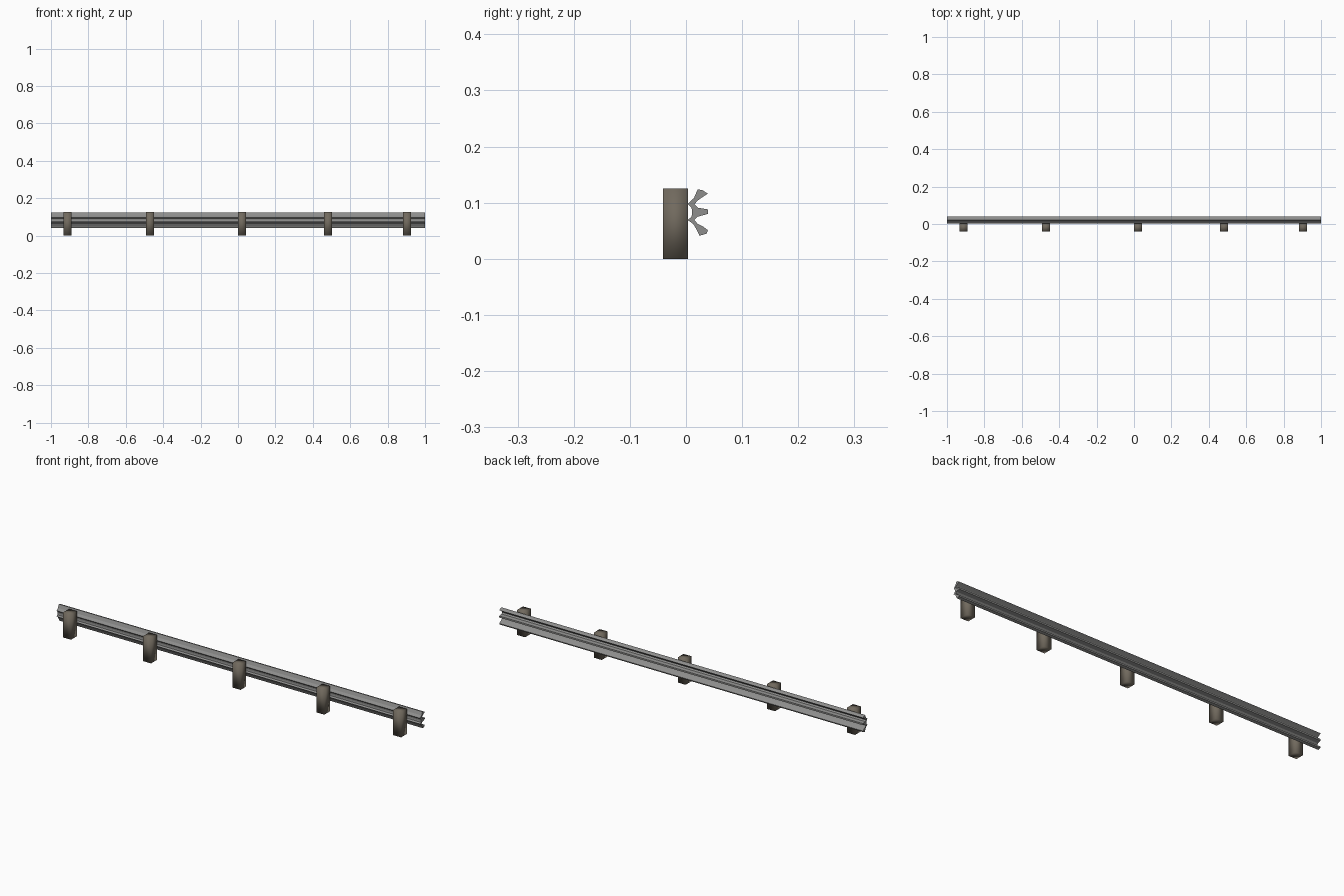
import bpy, bmesh

if "Cube" in bpy.data.objects:
    bpy.data.objects.remove(bpy.data.objects["Cube"])


def material(name, color):
    m = bpy.data.materials.new(name)
    m.diffuse_color = (*color, 1)
    m.use_nodes = True
    m.node_tree.nodes["Principled BSDF"].inputs["Base Color"].default_value = m.diffuse_color
    return m


def make_object(name, bm, mat):
    bmesh.ops.recalc_face_normals(bm, faces=bm.faces)
    me = bpy.data.meshes.new(name)
    bm.to_mesh(me)
    bm.free()
    me.materials.append(mat)
    ob = bpy.data.objects.new(name, me)
    bpy.context.collection.objects.link(ob)
    return ob


steel = material("galvanised grey", (0.27, 0.27, 0.265))
timber = material("weathered brown", (0.165, 0.143, 0.112))

# Rail: three-ridged beam, (y, z) cross-section swept along x
profile = [
    # road side, top to bottom
    (0.021, 0.124), (0.030, 0.122), (0.039, 0.116), (0.031, 0.111),
    (0.021, 0.104), (0.015, 0.097),
    (0.021, 0.091), (0.039, 0.088), (0.039, 0.080), (0.021, 0.075),
    (0.015, 0.069),
    (0.021, 0.062), (0.031, 0.057), (0.039, 0.051), (0.037, 0.045), (0.024, 0.041),
    # post side, bottom to top
    (0.019, 0.052), (0.013, 0.062), (0.003, 0.069), (0.010, 0.075),
    (0.011, 0.083), (0.010, 0.091), (0.003, 0.098), (0.014, 0.108),
]
bm = bmesh.new()
end = bm.faces.new([bm.verts.new((-1, y, z)) for y, z in profile])
ext = bmesh.ops.extrude_face_region(bm, geom=[end], use_keep_orig=True)
bmesh.ops.translate(bm, vec=(2, 0, 0),
                    verts=[v for v in ext["geom"] if isinstance(v, bmesh.types.BMVert)])
make_object("guard_rail", bm, steel)

# Posts: square blocks behind the rail, unevenly spaced
W, Y0, Y1, H = 0.043, -0.041, 0.004, 0.125
for i, x in enumerate((-0.911, -0.471, 0.021, 0.482, 0.904)):
    bm = bmesh.new()
    bmesh.ops.create_cube(bm, size=1)
    bmesh.ops.scale(bm, vec=(W, Y1 - Y0, H), verts=bm.verts)
    bmesh.ops.translate(bm, vec=(x, (Y0 + Y1) / 2, H / 2), verts=bm.verts)
    for f in bm.faces:
        f.smooth = True
    make_object(f"post_{i + 1}", bm, timber)
